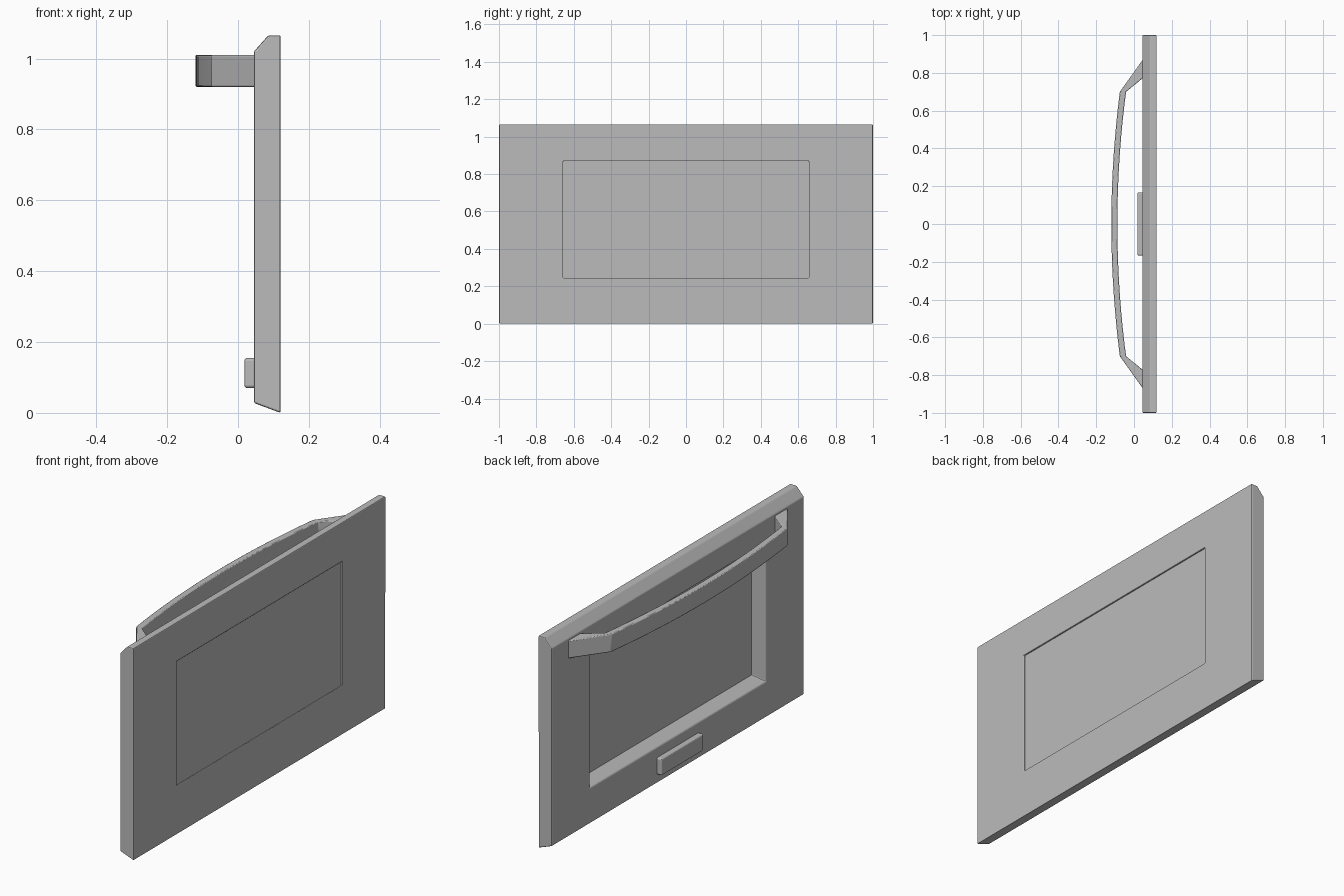
import bpy
import bmesh
import math
from mathutils import Vector

default = bpy.data.objects.get("Cube")
if default:
    bpy.data.objects.remove(default, do_unlink=True)

# Single grey finish
grey = bpy.data.materials.new("plain_grey")
grey.use_nodes = True
colour = (0.5, 0.5, 0.5, 1.0)
grey.diffuse_color = colour
grey.node_tree.nodes["Principled BSDF"].inputs["Base Color"].default_value = colour


def loft(name, start, end):
    """Solid between two matching outlines."""
    bm = bmesh.new()
    a = [bm.verts.new(p) for p in start]
    b = [bm.verts.new(p) for p in end]
    bm.faces.new(a)
    bm.faces.new(b)
    for i in range(len(a)):
        j = (i + 1) % len(a)
        bm.faces.new((a[i], a[j], b[j], b[i]))
    bmesh.ops.recalc_face_normals(bm, faces=bm.faces)
    mesh = bpy.data.meshes.new(name)
    bm.to_mesh(mesh)
    bm.free()
    obj = bpy.data.objects.new(name, mesh)
    bpy.context.collection.objects.link(obj)
    mesh.materials.append(grey)
    return obj


def rectangle(x, half_y, low, high):
    return [Vector(p) for p in ((x, -half_y, low), (x, half_y, low),
                                (x, half_y, high), (x, -half_y, high))]


def soften(obj, width, segments=2):
    bevel = obj.modifiers.new("soft_edges", 'BEVEL')
    bevel.width = width
    bevel.segments = segments
    bevel.limit_method = 'ANGLE'
    bevel.angle_limit = math.radians(15)


# Door frame: slanted bottom, chamfered top
profile = [(0.045, 0.028), (0.12, 0), (0.12, 1.065), (0.085, 1.065), (0.045, 1.02)]
frame = loft("door_frame", [(x, -1, z) for x, z in profile],
             [(x, 1, z) for x, z in profile])

# Tapered window opening, cut slightly beyond both faces
outer = rectangle(0.045, 0.70, 0.205, 0.905)
inner = rectangle(0.12, 0.655, 0.247, 0.868)
cutter = loft("window_cutter",
              [p.lerp(q, -0.2) for p, q in zip(outer, inner)],
              [p.lerp(q, 1.2) for p, q in zip(outer, inner)])
cutter.hide_render = True
cutter.hide_viewport = True
cut = frame.modifiers.new("window_opening", 'BOOLEAN')
cut.operation = 'DIFFERENCE'
cut.solver = 'EXACT'
cut.object = cutter
soften(frame, 0.005)

# Window pane, set just behind the face
loft("window_pane", rectangle(0.102, 0.67, 0.235, 0.88),
     rectangle(0.11, 0.67, 0.235, 0.88))

# Bowed handle with splayed feet
steps = 24
ys = [0.7 * (2 * i / steps - 1) for i in range(steps + 1)]
outside = [(-0.12 + 0.045 * (y / 0.7) ** 2, y) for y in ys]
inside = [(-0.088 + 0.046 * (y / 0.7) ** 2, y) for y in ys]
outline = ([(0.05, -0.875)] + outside + [(0.05, 0.875), (0.05, 0.775)]
           + inside[::-1] + [(0.05, -0.775)])
handle = loft("handle", [(x, y, 0.92) for x, y in outline],
              [(x, y, 1.01) for x, y in outline])
soften(handle, 0.004)

# Small raised badge plate below the window
plate = loft("badge_plate", rectangle(0.018, 0.167, 0.07, 0.155),
             rectangle(0.05, 0.167, 0.07, 0.155))
soften(plate, 0.008, 3)

bpy.ops.object.select_all(action='DESELECT')
handle.select_set(True)
bpy.context.view_layer.objects.active = handle
bpy.ops.object.shade_smooth_by_angle(angle=math.radians(25))
